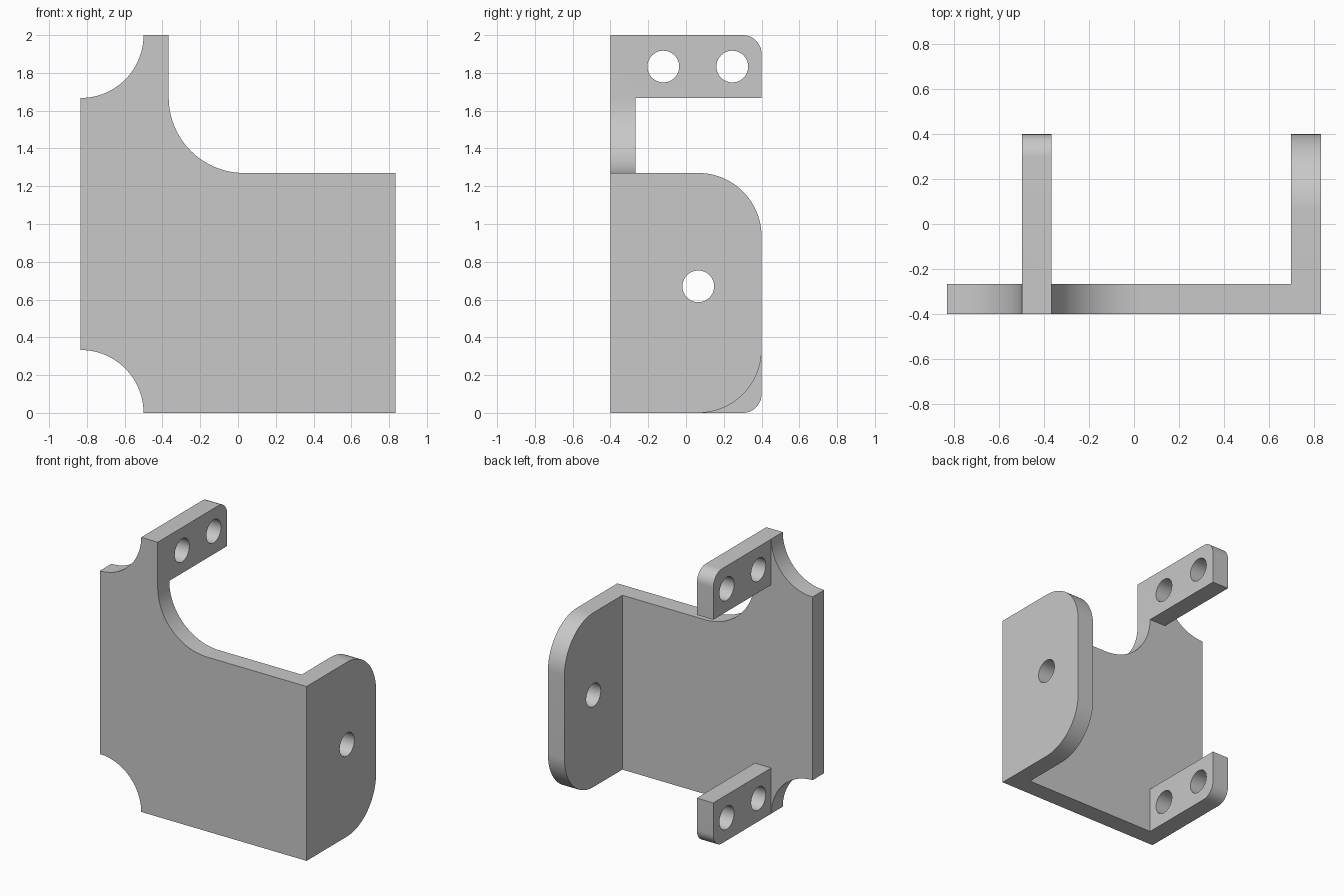
import bpy, bmesh
from math import cos, sin, pi, radians

cube = bpy.data.objects.get("Cube")
if cube:
    bpy.data.objects.remove(cube, do_unlink=True)

T = 0.133                      # sheet thickness
W, D, H = 0.833, 0.4, 2.0      # half width, half depth, height
TAB_X, TAB_H = -0.5, 0.333     # tab outer face and tab height
FLANGE_H = 1.27
HOLE_R = 0.084

steel = bpy.data.materials.new("plain grey metal")
steel.use_nodes = True
GREY = (0.58, 0.58, 0.58, 1)
steel.diffuse_color = GREY
steel.node_tree.nodes["Principled BSDF"].inputs["Base Color"].default_value = GREY


def arc(cu, cv, r, start, end, steps=24):
    angles = [radians(start + (end - start) * i / steps) for i in range(steps + 1)]
    return [(cu + r * cos(a), cv + r * sin(a)) for a in angles]


def prism(name, outline, place, offset):
    """Extrude a 2D outline; place maps (u, v) to 3D."""
    bm = bmesh.new()
    face = bm.faces.new([bm.verts.new(place(u, v)) for u, v in outline])
    new = bmesh.ops.extrude_face_region(bm, geom=[face])["geom"]
    bmesh.ops.translate(bm, vec=offset, verts=[g for g in new if isinstance(g, bmesh.types.BMVert)])
    bmesh.ops.recalc_face_normals(bm, faces=bm.faces)
    mesh = bpy.data.meshes.new(name)
    bm.to_mesh(mesh)
    bm.free()
    mesh.materials.append(steel)
    obj = bpy.data.objects.new(name, mesh)
    bpy.context.collection.objects.link(obj)
    return obj


def side_prism(name, outline, x, thickness=T):
    return prism(name, outline, lambda y, z: (x, y, z), (thickness, 0, 0))


def combine(target, tool, operation):
    mod = target.modifiers.new(tool.name, 'BOOLEAN')
    mod.operation, mod.solver, mod.object = operation, 'EXACT', tool
    bpy.context.view_layer.objects.active = target
    bpy.ops.object.modifier_apply(modifier=mod.name)
    bpy.data.objects.remove(tool, do_unlink=True)


def drill(target, y, z):
    ring = arc(y, z, HOLE_R, 0, 360, 48)[:-1]
    x = min(v.co.x for v in target.data.vertices)
    combine(target, side_prism("drill", ring, x - 0.1, T + 0.2), 'DIFFERENCE')


# Front plate with two scooped corners and a large inside fillet
R = 0.4
plate = ([(W, 0), (W, FLANGE_H)]
         + arc(TAB_X + T + R, FLANGE_H + R, R, 270, 180)
         + [(TAB_X + T, H)]
         + arc(-W, H, -TAB_X - W and W + TAB_X, 0, -90)
         + arc(-W, 0, W + TAB_X, 90, 0))
bracket = prism("bracket", plate, lambda x, z: (x, -D, z), (0, T, 0))

# Side flange with rounded back corners and one hole
r = 0.335
flange = side_prism("side_flange", [(-D, 0)] + arc(D - r, r, r, -90, 0)
                    + arc(D - r, FLANGE_H - r, r, 0, 90) + [(-D, FLANGE_H)], W - T)
drill(flange, 0.065, 0.67)
combine(bracket, flange, 'UNION')

# Two mirrored mounting tabs, each with one rounded corner and two holes
r = 0.1
tab_outline = [(-D, 0)] + arc(D - r, r, r, -90, 0, 12) + [(D, TAB_H), (-D, TAB_H)]
for name, flip in (("lower_tab", False), ("upper_tab", True)):
    height = lambda z: H - z if flip else z
    tab = side_prism(name, [(y, height(z)) for y, z in tab_outline], TAB_X)
    for y in (-0.12, 0.245):
        drill(tab, y, height(TAB_H / 2))
    combine(bracket, tab, 'UNION')

# Merge flush seams, then shade the curved walls smooth
bm = bmesh.new()
bm.from_mesh(bracket.data)
bmesh.ops.remove_doubles(bm, verts=bm.verts, dist=0.0002)
bmesh.ops.dissolve_limit(bm, angle_limit=radians(0.5), verts=bm.verts, edges=bm.edges)
bm.to_mesh(bracket.data)
bm.free()
bpy.ops.object.select_all(action='DESELECT')
bracket.select_set(True)
bpy.context.view_layer.objects.active = bracket
bpy.ops.object.shade_smooth_by_angle(angle=radians(30))
